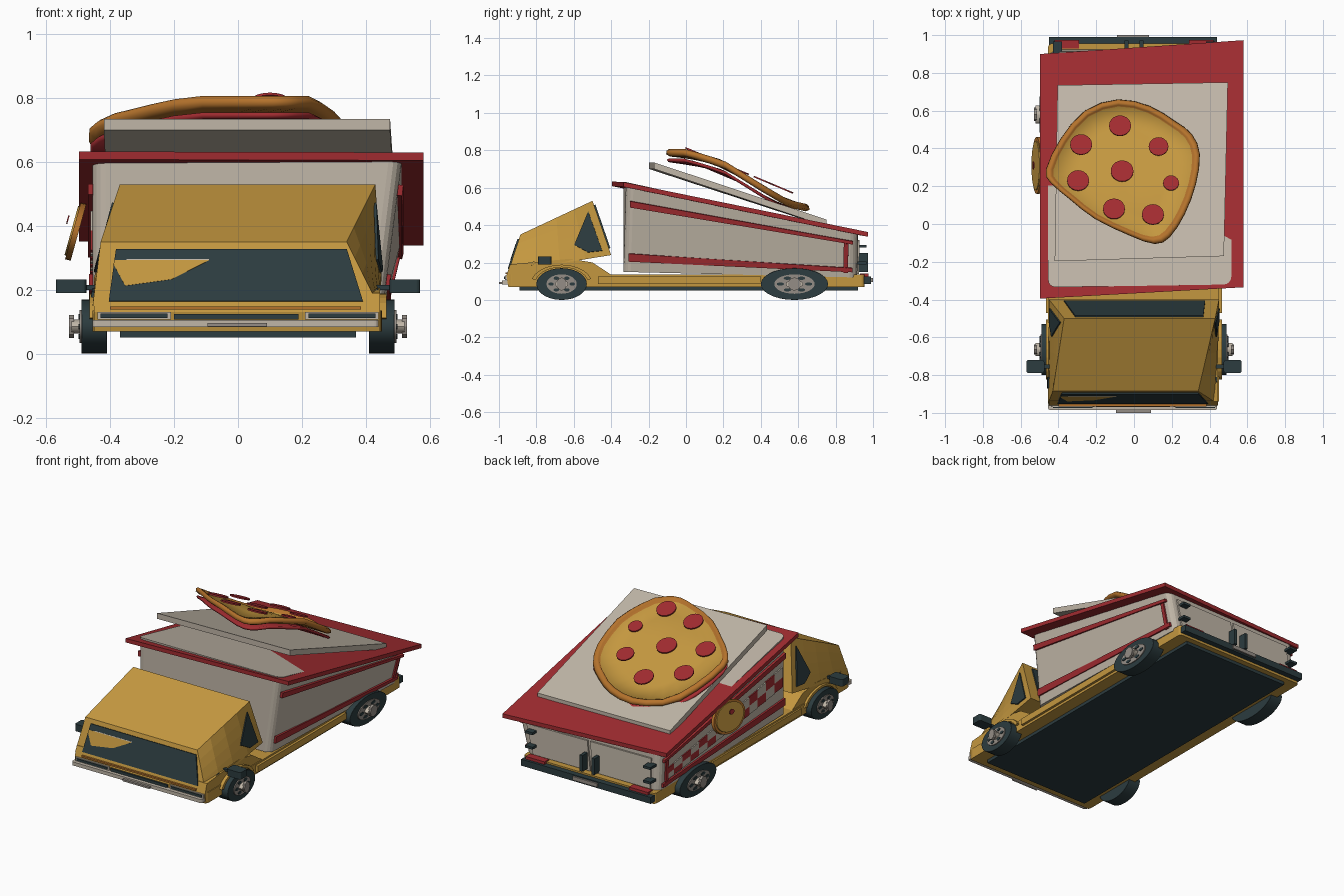
import bpy, bmesh, math
from mathutils import Vector as V

cube = bpy.data.objects.get("Cube")
if cube:
    bpy.data.objects.remove(cube)


def material(name, r, g, b):
    m = bpy.data.materials.new(name)
    m.use_nodes = True
    m.diffuse_color = (r, g, b, 1)
    bsdf = next(n for n in m.node_tree.nodes if n.type == 'BSDF_PRINCIPLED')
    bsdf.inputs["Base Color"].default_value = (r, g, b, 1)
    return m


GOLD = material("golden_yellow", .55, .31, .05)
WHITE = material("warm_white", .53, .47, .39)
RED = material("deep_red", .36, .025, .03)
DARK = material("dark_teal", .025, .045, .05)
CRUST = material("crust_orange", .46, .17, .025)
GREY = material("hub_grey", .3, .27, .24)


def finish(bm, name, *mats):
    bmesh.ops.recalc_face_normals(bm, faces=bm.faces)
    me = bpy.data.meshes.new(name)
    bm.to_mesh(me)
    bm.free()
    ob = bpy.data.objects.new(name, me)
    bpy.context.collection.objects.link(ob)
    for m in mats:
        me.materials.append(m)
    return ob


def loft(name, low, high, mat, corner=0, cuts=0):
    """Solid between two matching rings; corner rounds the joining edges."""
    bm = bmesh.new()
    a, b = ([bm.verts.new(p) for p in ring] for ring in (low, high))
    bm.faces.new(a)
    bm.faces.new(b)
    n = len(a)
    for i in range(n):
        bm.faces.new((a[i], a[(i + 1) % n], b[(i + 1) % n], b[i]))
    if corner:
        posts = [e for e in bm.edges if (e.verts[0] in a) != (e.verts[1] in a)]
        bmesh.ops.bevel(bm, geom=posts, offset=corner, segments=4, affect='EDGES', profile=.5)
    if cuts:
        bmesh.ops.subdivide_edges(bm, edges=bm.edges[:], cuts=cuts, use_grid_fill=True)
    return finish(bm, name, mat)


def box(name, x0, x1, y0, y1, z0, z1, mat, corner=0):
    ring = lambda z: [V((x0, y0, z)), V((x1, y0, z)), V((x1, y1, z)), V((x0, y1, z))]
    return loft(name, ring(z0), ring(z1), mat, corner)


def plate(name, face, uvs, mat, t=.008):
    """Thin plate lying on a four-cornered face, placed by fractions of it."""
    a, b, c, d = face
    n = (c - a).cross(d - b).normalized()
    pts = [a.lerp(b, u).lerp(d.lerp(c, u), v) for u, v in uvs]
    return loft(name, [p - n * .001 for p in pts], [p + n * t for p in pts], mat)


def rect(u0, u1, v0, v1):
    return [(u0, v0), (u1, v0), (u1, v1), (u0, v1)]


def cylinder(name, loc, size, depth, rot, mat, sides=28):
    bpy.ops.mesh.primitive_cylinder_add(vertices=sides, radius=1, depth=1, location=loc, rotation=rot)
    ob = bpy.context.object
    ob.name = name
    ob.scale = (size[0], size[1], depth)
    ob.data.materials.append(mat)
    bpy.ops.object.shade_smooth_by_angle()
    return ob


# Chassis and lower body
box("chassis", -.455, .45, -.95, .955, .07, .135, GOLD, .02)
box("underbody", -.37, .37, -.89, .92, .05, .072, DARK)
nose = [(-.95, .07), (-.96, .13), (-.94, .19), (-.62, .22), (-.5, .2), (-.4, .135), (-.4, .07)]
loft("nose", [V((-.45, y, z)) for y, z in nose], [V((.445, y, z)) for y, z in nose], GOLD)

# Cab with its skewed roof
low = [V(p) for p in ((-.455, -.95, .15), (.44, -.95, .15), (.45, -.4, .24), (-.45, -.4, .24))]
top = [V(p) for p in ((-.43, -.885, .35), (.34, -.885, .35), (.43, -.5, .53), (-.37, -.5, .53))]
loft("cab", low, top, GOLD, cuts=3)


def faces_of(low, top):
    return [(low[i], low[(i + 1) % 4], top[(i + 1) % 4], top[i]) for i in range(4)]


front, left, back, right = faces_of(low, top)
plate("windshield", front, [(.055, .065), (.952, .065), (.985, .875), (.065, .875)], DARK)
plate("windshield_lower_pane", front, [(.06, .64), (.11, .3), (.28, .4), (.43, .7), (.065, .7)], GOLD, .0095)
plate("wiper", front, rect(.11, .43, .7, .72), WHITE, .0098)
plate("back_window", back, rect(.08, .92, .12, .92), DARK)
glass = [(.67, .32), (.91, .85), (.93, .1), (.79, .12)]
plate("left_side_window", left, glass, DARK)
plate("right_side_window", right, [(1 - u, v) for u, v in glass], DARK)
plate("left_door_handle", left, rect(.14, .25, .06, .14), DARK)
plate("right_door_handle", right, rect(.75, .86, .06, .14), DARK)

# Front bumper, grille and lamps
box("front_bumper", -.455, .44, -.985, -.94, .083, .105, WHITE, .012)
box("front_plate", -.095, .09, -1, -.98, .085, .096, GREY)
box("grille", -.2, .19, -.968, -.94, .107, .124, DARK)
box("hood_trim", -.4, .385, -.966, -.94, .138, .148, CRUST)
for s in (-1, 1):
    x0, x1 = sorted((s * .21, s * .44))
    box("headlamp_frame", x0, x1, -.968, -.94, .107, .131, WHITE)
    box("headlamp", x0 + .01, x1 - .01, -.973, -.96, .112, .126, DARK)

# Wheels, arches, mirrors and side rails
for s in (-1, 1):
    for end, y, ry in (("front", -.665, .135), ("rear", .58, .18)):
        turn = (0, math.pi / 2, 0)
        tyre = cylinder(end + "_tyre", (s * .45, y, .085), (.085, ry), .08, turn, DARK)
        bev = tyre.modifiers.new("round", 'BEVEL')
        bev.width, bev.segments = .012, 2
        cylinder(end + "_rim", (s * .49, y, .085), (.052, ry * .6), .012, turn, GREY)
        for k in range(6):
            a = k * math.pi / 3
            cylinder(end + "_rim_slot", (s * .494, y + ry * .42 * math.cos(a), .085 + .036 * math.sin(a)),
                     (.009, ry * .11), .012, turn, DARK, 10)
        cylinder(end + "_hub", (s * .506, y, .085), (.022, ry * .26), .03, turn, WHITE, 12)
        cylinder(end + "_hub_cap", (s * .521, y, .085), (.036, ry * .2), .016, turn, GREY, 8)
    arc = [math.radians(15 + 15 * k) for k in range(11)]
    arch = [(1.22, a) for a in arc] + [(1.06, a) for a in reversed(arc)]
    ring = [V((s * .43, -.665 + .135 * r * math.cos(a), .085 + .085 * r * math.sin(a))) for r, a in arch]
    loft("front_arch", ring, [p + V((s * .035, 0, 0)) for p in ring], GOLD)
    x0, x1 = sorted((s * .475, s * .57))
    box("mirror", x0, x1, -.79, -.72, .19, .233, DARK, .012)
    x0, x1 = sorted((s * .43, s * .49))
    box("mirror_arm", x0, x1, -.765, -.745, .2, .215, DARK)
    x0, x1 = sorted((s * .44, s * .465))
    box("side_rail", x0, x1, -.47, .4, .085, .125, GOLD)

# Cargo body with sloping top
low = [V(p) for p in ((-.455, -.335, .15), (.455, -.335, .15), (.455, .915, .12), (-.455, .915, .12))]
top = [V(p) for p in ((-.455, -.335, .632), (.515, -.32, .63), (.515, .92, .358), (-.455, .9, .362))]
loft("cargo_body", low, top, WHITE, corner=.04)
front, left, back, right = faces_of(low, top)
for side, face in (("left", left), ("right", right)):
    plate(side + "_upper_stripe", face, rect(.02, .98, .73, .8), RED, .015)
    plate(side + "_lower_stripe", face, rect(.02, .98, .12, .21), RED, .012)
    u = .94 if side == "left" else .04
    plate(side + "_corner_stripe", face, rect(u, u + .02, .1, .72), RED, .009)

# Chequered band and round sign on the right wall
for row in range(2):
    for col in range(14):
        u, v = .04 + col * .066, .24 + row * .13 + col * .01
        plate("check", right, rect(u, u + .066, v, v + .13), RED if (row + col) % 2 else WHITE, .007)
tilt = (0, math.pi / 2 + .27, 0)
cylinder("sign_crust", (-.508, .31, .382), (.092, .15), .018, tilt, CRUST)
cylinder("sign_face", (-.516, .31, .384), (.08, .13), .012, tilt, GOLD)
for y, z in ((.25, .36), (.36, .37), (.31, .42)):
    cylinder("sign_topping", (-.523 - (z - .384) * .27, y, z), (.014, .022), .004, tilt, RED, 14)

# Rear doors, handles, lamps and bumper
for s in (-1, 1):
    plate("rear_door", back, rect(*sorted((.5 + s * .01, .5 + s * .44)), .08, .84), WHITE, .0095)
    x0, x1 = sorted((s * .03, s * .05))
    box("door_handle", x0, x1, .915, .972, .15, .25, DARK)
    for z in (.19, .28):
        x0, x1 = sorted((s * .38, s * .43))
        box("door_hinge", x0, x1, .905, .965, z, z + .015, DARK)
    x0, x1 = sorted((s * .29, s * .42))
    box("tail_lamp", x0, x1, .93, .975, .12, .142, RED)
box("rear_bumper", -.45, .44, .94, .99, .085, .125, DARK)
box("rear_plate", -.09, .08, .985, 1, .095, .118, GREY)

# Red roof slab and the raised board
drop = lambda ring, d: [p - V((0, 0, d)) for p in ring]
roof = [V(p) for p in ((-.497, -.395, .633), (.58, -.335, .63), (.58, .973, .363), (-.497, .9, .376))]
loft("roof_slab", drop(roof, .025), roof, RED)
board = [V(p) for p in ((-.42, -.197, .735), (.476, -.17, .735), (.497, .75, .43), (-.405, .735, .43))]
loft("raised_board", drop(board, .035), board, WHITE)

# Sagging pizza on the board
outline = [V(p) for p in (
    (-.466, .29), (-.39, .45), (-.26, .6), (-.085, .66), (.085, .624), (.217, .545), (.307, .476), (.349, .37),
    (.328, .21), (.27, .053), (.19, -.07), (.11, -.106), (-.02, -.063), (-.206, .026), (-.34, .13), (-.444, .22))]
smooth = []
for i, p in enumerate(outline):
    q, before, after = (outline[(i + k) % len(outline)] for k in (1, -1, 2))
    smooth += [p, (p + q) * .5625 - (before + after) * .0625]
sag = [(-.12, .785), (0, .785), (.2, .725), (.4, .6), (.55, .512), (.67, .485)]


def height(y):
    for (y0, z0), (y1, z1) in zip(sag, sag[1:]):
        if y <= y1:
            return z0 + (z1 - z0) * (y - y0) / (y1 - y0)
    return sag[-1][1]


def slab(name, rings, mats):
    """Layered rings (scale, rise, material) wrapped over the sag curve."""
    bm = bmesh.new()
    c = V((-.06, .28))
    loops = []
    for k, dz, _ in rings:
        flat = [c + (p - c) * k for p in smooth]
        loops.append([bm.verts.new((p.x, p.y, height(p.y) + dz)) for p in flat])
    n = len(smooth)
    for a, b, spec in zip(loops, loops[1:], rings):
        for i in range(n):
            f = bm.faces.new((a[i], a[(i + 1) % n], b[(i + 1) % n], b[i]))
            f.material_index = spec[2]
            f.smooth = True
    bm.faces.new(loops[0])
    bm.faces.new(loops[-1])
    return finish(bm, name, *mats)


slab("pizza", [(.03, 0, 0), (.3, 0, 0), (.6, 0, 0), (.9, 0, 1), (.92, .016, 1), (.96, .022, 1), (.995, .012, 1),
               (1, -.006, 1), (.95, -.018, 1), (.6, -.018, 1), (.3, -.018, 1), (.03, -.018, 1)], (GOLD, CRUST))
slab("pizza_tray", [(.03, -.03, 0), (.5, -.03, 0), (.97, -.03, 0), (.99, -.036, 0), (.97, -.048, 0),
                    (.5, -.048, 0), (.03, -.048, 0)], (RED,))
for x, y, r in ((-.074, .52, .058), (-.28, .42, .058), (-.296, .23, .058), (-.063, .28, .06),
                (-.106, .08, .058), (.1, .05, .058), (.13, .41, .052), (.196, .217, .042)):
    cylinder("pepperoni", (x, y, .812 - .42 * y), (r, r), .008, (-.4, 0, 0), RED, 20)
